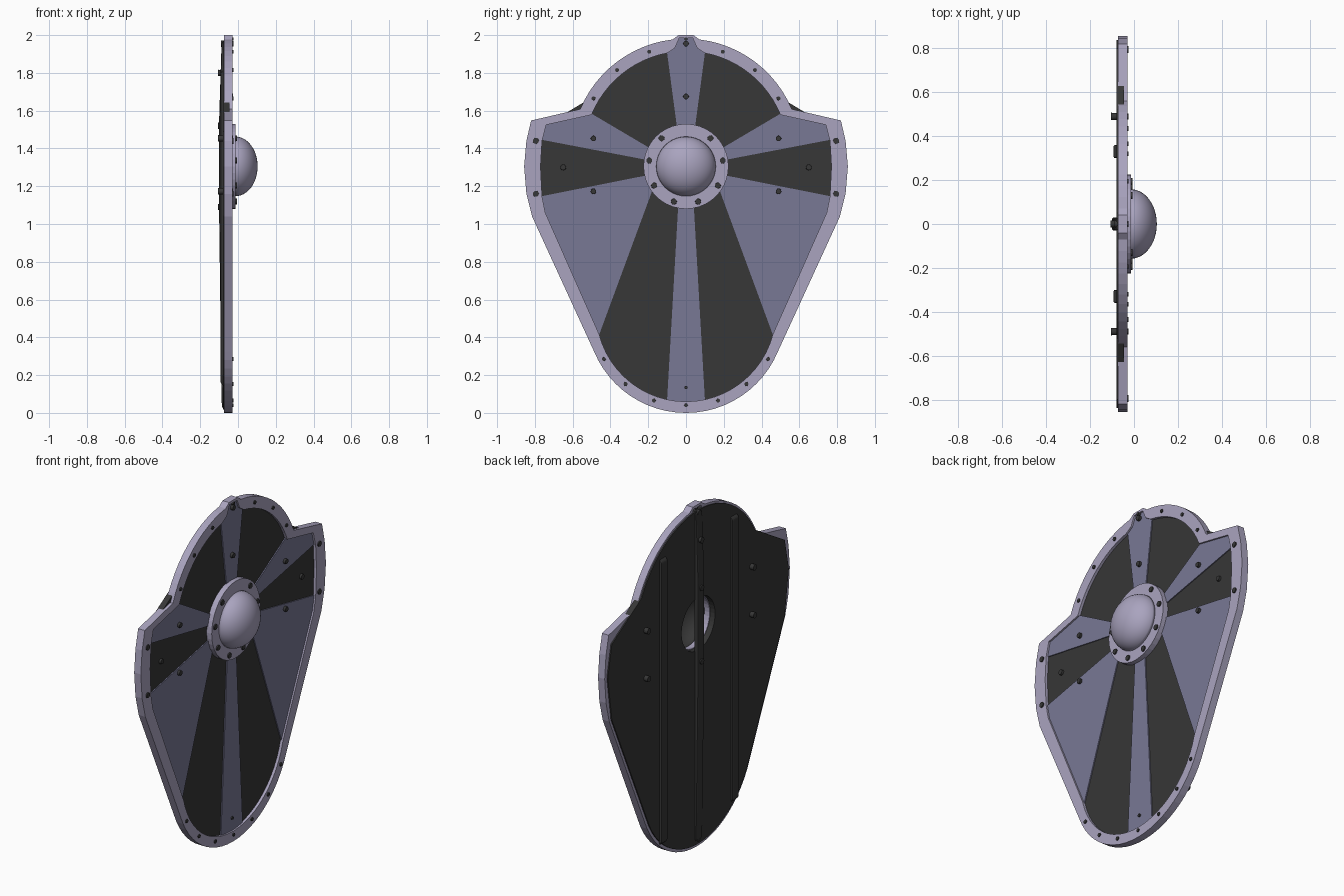
import bpy, bmesh, math
from mathutils import Matrix, Vector

if "Cube" in bpy.data.objects:
    bpy.data.objects.remove(bpy.data.objects["Cube"])

HUB_Z = 1.305


def material(name, rgb):
    m = bpy.data.materials.new(name)
    m.diffuse_color = (*rgb, 1)
    m.use_nodes = True
    m.node_tree.nodes["Principled BSDF"].inputs["Base Color"].default_value = m.diffuse_color
    return m


STEEL = material("pale lilac steel", (0.40, 0.37, 0.52))
BLUE = material("slate blue", (0.19, 0.19, 0.30))
BLACK = material("dark iron", (0.038, 0.038, 0.038))


def finish(bm, name, *mats):
    bmesh.ops.recalc_face_normals(bm, faces=bm.faces)
    me = bpy.data.meshes.new(name)
    bm.to_mesh(me)
    bm.free()
    ob = bpy.data.objects.new(name, me)
    bpy.context.collection.objects.link(ob)
    for m in mats:
        me.materials.append(m)
    return ob


def smooth(ob, deg=35):
    bpy.ops.object.select_all(action='DESELECT')
    ob.select_set(True)
    bpy.context.view_layer.objects.active = ob
    bpy.ops.object.shade_smooth_by_angle(angle=math.radians(deg))


def prism(name, loops, a, b, mat, place=lambda u, v, d: (d, u, v)):
    """Fill 2D loops (later loops are holes) and extrude from depth a to b."""
    bm = bmesh.new()
    edges = []
    for loop in loops:
        vs = [bm.verts.new(place(u, v, a)) for u, v in loop]
        edges += [bm.edges.new((vs[i - 1], vs[i])) for i in range(len(vs))]
    bmesh.ops.triangle_fill(bm, edges=edges, use_beauty=True)
    ext = bmesh.ops.extrude_face_region(bm, geom=bm.faces[:])
    shift = Vector(place(0, 0, b)) - Vector(place(0, 0, a))
    bmesh.ops.translate(bm, vec=shift,
                        verts=[g for g in ext["geom"] if isinstance(g, bmesh.types.BMVert)])
    return finish(bm, name, mat)


def both(half):
    """Close a right half outline (top to bottom) with its mirror image."""
    return half + [(-y, z) for y, z in reversed(half) if abs(y) > 1e-4]


def flip(loop):
    return [(-y, z) for y, z in loop]


def arc(cz, r, y0, y1, sign, n=12):
    """Points of a circle centred on y = 0, running from y0 to y1."""
    t0, t1 = math.asin(y0 / r), math.asin(y1 / r)
    ts = [t0 + (t1 - t0) * i / n for i in range(n + 1)]
    return [(r * math.sin(t), cz + sign * r * math.cos(t)) for t in ts]


def circle(r, n=40):
    return [(r * math.cos(2 * math.pi * i / n), HUB_Z + r * math.sin(2 * math.pi * i / n))
            for i in range(n)]


# Outlines
outer = both([(0, 2.0), (0.04, 2.0)] + arc(1.374, 0.607, 0.07, 0.56, 1)
             + [(0.82, 1.548), (0.845, 1.44), (0.857, 1.305), (0.845, 1.16), (0.815, 1.04)]
             + arc(0.527, 0.527, 0.487, 0, -1))
inner = both([(0, 1.985), (0.035, 1.985), (0.06, 1.93)] + arc(1.374, 0.54, 0.1, 0.5, 1)
             + [(0.74, 1.525), (0.762, 1.44), (0.77, 1.305), (0.762, 1.145), (0.745, 1.06)]
             + arc(0.535, 0.475, 0.46, 0, -1))
board = both(arc(1.374, 0.595, 0, 0.525, 1)
             + [(0.80, 1.49), (0.838, 1.305), (0.80, 1.045)]
             + arc(0.527, 0.51, 0.472, 0, -1))

# Rim and backing board
prism("rim", [outer, inner], -0.073, -0.03, STEEL)
prism("backing_board", [board, circle(0.155)], -0.08, -0.046, BLACK)

# Blue panels, laid on the black board
prism("top_stripe", [both([(0, 1.985), (0.035, 1.985), (0.06, 1.93), (0.1, 1.905),
                           (0.045, 1.49), (0, 1.49)])], -0.05, -0.04, BLUE)
prism("bottom_stripe", [both([(0, 1.12), (0.04, 1.12)] + arc(0.535, 0.475, 0.1, 0, -1, 4))],
      -0.05, -0.04, BLUE)
upper = [(0.16, 1.383), (0.505, 1.587), (0.745, 1.527), (0.765, 1.446), (0.18, 1.334)]
lower = [(0.18, 1.263), (0.765, 1.147), (0.748, 1.06), (0.463, 0.405), (0.17, 1.2)]
for side, f in (("right", list), ("left", flip)):
    prism("upper_panel_" + side, [f(upper)], -0.05, -0.04, BLUE)
    prism("lower_panel_" + side, [f(lower)], -0.05, -0.04, BLUE)

# Hub ring and hollow dome
prism("hub_ring", [circle(0.225), circle(0.15)], -0.048, -0.013, STEEL)
bm = bmesh.new()
bmesh.ops.create_uvsphere(bm, u_segments=40, v_segments=24, radius=1)
bmesh.ops.delete(bm, geom=[v for v in bm.verts if v.co.z < -0.01], context='VERTS')
bmesh.ops.transform(bm, verts=bm.verts, matrix=Matrix.Translation((-0.014, 0, HUB_Z))
                    @ Matrix.Rotation(math.pi / 2, 4, 'Y') @ Matrix.Diagonal((0.158, 0.158, 0.118, 1)))
dome = finish(bm, "hub_dome", STEEL, BLACK)
sol = dome.modifiers.new("shell", 'SOLIDIFY')
sol.thickness, sol.offset, sol.material_offset = 0.008, -1, 1
smooth(dome)

# Bars on the back; the middle one bows out as the grip
grip = [(-0.072, 0.03), (-0.087, 0.05), (-0.1, 1.06), (-0.1, 1.55), (-0.087, 1.955), (-0.072, 1.975)]
bars = [prism("grip_bar", [grip], -0.03, 0.03, BLACK, lambda u, v, d: (u, d, v))]
side_bar = [(-0.075, 0.14), (-0.093, 0.16), (-0.093, 1.80), (-0.075, 1.82)]
for name, y in (("side_bar_right", 0.33), ("side_bar_left", -0.33)):
    bars.append(prism(name, [side_bar], y - 0.03, y + 0.03, BLACK, lambda u, v, d: (u, d, v)))
for b in bars:
    bev = b.modifiers.new("soft_edges", 'BEVEL')
    bev.width, bev.segments = 0.007, 2

# Rivets: (y, z, radius, back x, front x)
rivets = [(0, 1.955, 0.017, -0.09, -0.024), (0, 1.98, 0.01, -0.07, -0.024),
          (0, 1.675, 0.017, -0.06, -0.026), (0, 0.04, 0.011, -0.085, -0.024),
          (0, 0.135, 0.01, -0.06, -0.032)]
rivets += [(0, z, 0.017, -0.107, -0.085) for z in (1.8, 1.52, 1.09)]
pairs = [(y, z, 0.012, -0.06, -0.024) for y, z in
         ((0.195, 1.912), (0.365, 1.815), (0.49, 1.665), (0.435, 0.285), (0.32, 0.153), (0.17, 0.065))]
for z in (1.44, 1.16):
    pairs += [(0.795, z, 0.018, -0.06, -0.024), (0.49, z + 0.013, 0.017, -0.105, -0.026)]
pairs.append((0.65, 1.3, 0.017, -0.06, -0.034))
for deg in (49, 9, -31, -71):
    t = math.radians(deg)
    pairs.append((0.197 * math.cos(t), HUB_Z + 0.197 * math.sin(t), 0.018, -0.04, -0.006))
rivets += pairs + [(-p[0], *p[1:]) for p in pairs]
bm = bmesh.new()
for y, z, r, x0, x1 in rivets:
    bmesh.ops.create_cone(bm, cap_ends=True, segments=12, radius1=r, radius2=r * 0.85, depth=x1 - x0,
                          matrix=Matrix.Translation(((x0 + x1) / 2, y, z))
                          @ Matrix.Rotation(math.pi / 2, 4, 'Y'))
smooth(finish(bm, "rivets", BLACK))
